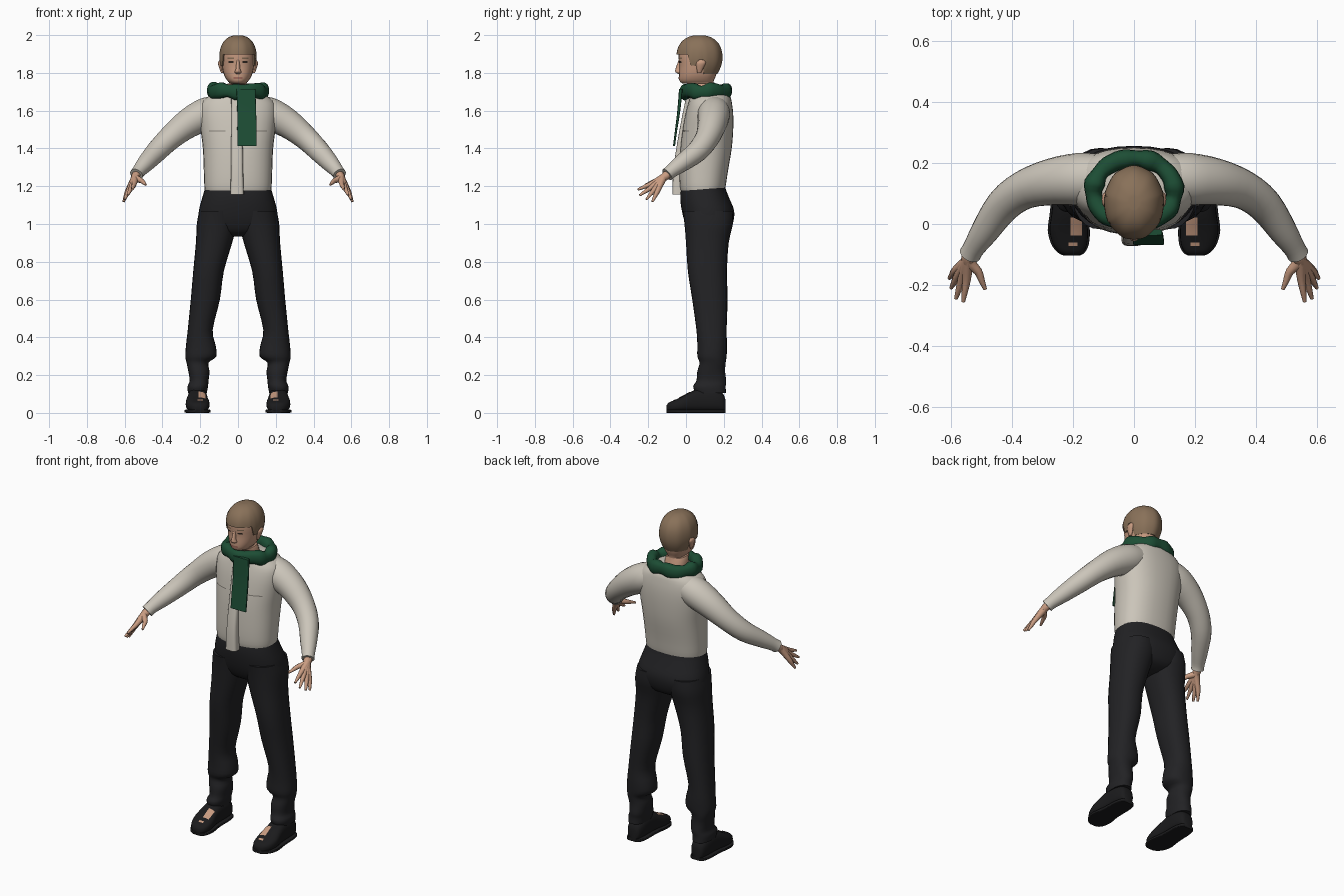
import bpy, bmesh, math
from mathutils import Vector
from mathutils.bvhtree import BVHTree

old = bpy.data.objects.get("Cube")
if old:
    bpy.data.objects.remove(old)


def material(name, rgb):
    m = bpy.data.materials.new(name)
    m.use_nodes = True
    m.diffuse_color = (*rgb, 1)
    bsdf = m.node_tree.nodes["Principled BSDF"]
    bsdf.inputs["Base Color"].default_value = (*rgb, 1)
    bsdf.inputs["Roughness"].default_value = 0.8
    return m


SHIRT = material("cream cloth", (0.6, 0.56, 0.49))
SEAM = material("shirt seam grey", (0.25, 0.23, 0.2))
BLACK = material("black cloth", (0.016, 0.016, 0.018))
LEATHER = material("black leather", (0.011, 0.011, 0.012))
GREEN = material("dark green wool", (0.012, 0.075, 0.035))
SKIN = material("skin", (0.58, 0.33, 0.22))
HAIR = material("brown hair", (0.25, 0.165, 0.1))
LIPS = material("lips", (0.36, 0.15, 0.11))
DARK = material("dark eye", (0.03, 0.02, 0.015))


def finish(name, bm, mat, angle=50):
    bmesh.ops.recalc_face_normals(bm, faces=bm.faces)
    me = bpy.data.meshes.new(name)
    bm.to_mesh(me)
    bm.free()
    me.materials.append(mat)
    ob = bpy.data.objects.new(name, me)
    bpy.context.collection.objects.link(ob)
    bpy.ops.object.select_all(action="DESELECT")
    ob.select_set(True)
    bpy.context.view_layer.objects.active = ob
    bpy.ops.object.shade_smooth_by_angle(angle=math.radians(angle))
    return ob


def skin(name, rings, mat, closed=False, angle=50):
    """Bridge rings of points into one surface."""
    bm = bmesh.new()
    vs = [[bm.verts.new(p) for p in r] for r in rings]
    n = len(vs[0])
    for a, b in zip(vs, vs[1:] + (vs[:1] if closed else [])):
        for i in range(n):
            j = (i + 1) % n
            bm.faces.new((a[i], a[j], b[j], b[i]))
    if not closed:
        bm.faces.new(vs[0])
        bm.faces.new(vs[-1])
    return finish(name, bm, mat, angle)


def smooth(rows, steps=3):
    """Catmull-Rom interpolation of rows of numbers."""
    out = []
    for k in range(len(rows) - 1):
        a, b, c, d = (rows[min(max(k + i, 0), len(rows) - 1)] for i in (-1, 0, 1, 2))
        for s in range(steps):
            t = s / steps
            out.append([q + t * (r - p) / 2 + t * t * (p - 2.5 * q + 2 * r - s_ / 2)
                        + t ** 3 * (1.5 * (q - r) + (s_ - p) / 2)
                        for p, q, r, s_ in zip(a, b, c, d)])
    return out + [list(rows[-1])]


def oval(c, u, v, e=1.0, n=24):
    pts = []
    for i in range(n):
        a = math.tau * i / n
        x, y = math.cos(a), math.sin(a)
        pts.append(c + u * math.copysign(abs(x) ** e, x) + v * math.copysign(abs(y) ** e, y))
    return pts


def stack(name, rows, mat, e=1.0, steps=3, n=24):
    """Rows of z, centre x, half width, front y, back y."""
    rings = [oval(Vector((x, (f + b) / 2, z)), Vector((w, 0, 0)), Vector((0, (b - f) / 2, 0)), e, n)
             for z, x, w, f, b in smooth(rows, steps)]
    return skin(name, rings, mat)


def tube(name, rows, mat, n=12, side=1):
    """Rows of x, y, z, radius."""
    rows = smooth(rows, 3)
    pts = [Vector((r[0] * side, r[1], r[2])) for r in rows]
    rings = []
    for i, p in enumerate(pts):
        t = pts[min(i + 1, len(pts) - 1)] - pts[max(i - 1, 0)]
        u = t.cross(Vector((0, 0, 1))).normalized()
        rings.append(oval(p, u * rows[i][3], t.cross(u).normalized() * rows[i][3], 1, n))
    return skin(name, rings, mat)


def patch(name, target, cx, c2, w, h, mat, down=False, n=6):
    """Thin patch laid on a surface, from the front or from above."""
    tree = BVHTree.FromObject(target, bpy.context.evaluated_depsgraph_get())
    ray = Vector((0, 0, -1)) if down else Vector((0, 1, 0))
    bm = bmesh.new()
    bmesh.ops.create_grid(bm, x_segments=n, y_segments=n, size=0.5)
    for v in bm.verts:
        a, b = cx + v.co.x * w, c2 + v.co.y * h
        start = Vector((a, b, 1)) if down else Vector((a, -1, b))
        hit = tree.ray_cast(start, ray)[0]
        v.co = (hit if hit else start + ray) - ray * 0.003
    return finish(name, bm, mat)


# Head and neck
head = stack("head", [
    (1.64, 0, .07, .03, .17), (1.735, 0, .06, .02, .145), (1.745, 0, .045, -.02, .145),
    (1.76, 0, .058, -.035, .148), (1.79, 0, .074, -.037, .16), (1.84, 0, .085, -.035, .17),
    (1.9, 0, .088, -.04, .175), (1.95, 0, .075, -.025, .165), (1.98, 0, .04, .03, .12)], SKIN, .9)
stack("nose", [(1.795, 0, .01, -.042, -.02), (1.805, 0, .018, -.056, -.02),
               (1.82, 0, .012, -.056, -.02), (1.87, 0, .007, -.038, -.02)], SKIN, n=12)
patch("mouth", head, 0, 1.774, .05, .011, LIPS)
for s in (-1, 1):
    patch("eye", head, s * .036, 1.858, .026, .009, DARK)
    patch("eyebrow", head, s * .038, 1.878, .036, .007, HAIR)
    stack("ear", [(1.8, s * .084, .006, .06, .08), (1.83, s * .09, .011, .055, .095),
                  (1.855, s * .094, .012, .055, .105), (1.87, s * .09, .006, .07, .095)], SKIN, n=12)


# Hair cap: the hairline drops from the forehead to the nape
def hair_point(a, t):
    front = -math.sin(a)
    low = 1.897 if front > .5 else 1.84 if front > .1 else 1.87 if front > -.25 else 1.795
    z = low + (1.999 - low) * math.sin(max(t, 0) * math.pi / 2)
    if z > 1.88:
        s = max(0, 1 - ((z - 1.88) / .12) ** 2.3) ** (1 / 2.3)
    else:
        s = 1 - .22 * ((1.88 - z) / .085) ** 2
    s *= (.84 if t < 0 else 1) + .01 * math.sin(9 * a)
    return Vector((.099 * s * math.cos(a), .07 + .122 * s * math.sin(a), z))


skin("hair", [[hair_point(math.tau * i / 48, t / 14) for i in range(48)]
              for t in range(-1, 15)], HAIR)

# Shirt
shirt = stack("shirt_body", [
    (1.165, 0, .172, -.025, .2), (1.2, 0, .178, -.033, .21), (1.28, 0, .181, -.035, .222),
    (1.4, 0, .186, -.03, .242), (1.5, 0, .198, -.018, .25), (1.58, 0, .205, -.004, .25),
    (1.64, 0, .195, .012, .243), (1.68, 0, .15, .025, .232), (1.705, 0, .1, .035, .2)],
    SHIRT, .85, n=32)
stack("shirt_placket", [(1.155, -.005, .036, -.072, -.01), (1.3, -.005, .032, -.066, 0),
                        (1.5, -.006, .03, -.034, .02), (1.67, -.008, .028, 0, .05)], SHIRT, .5)
for s in (-1, 1):
    patch("pocket_seam", shirt, s * .11, 1.492, .085, .006, SEAM)
    tube("sleeve", [(.12, .15, 1.6, .08), (.18, .147, 1.578, .086), (.27, .138, 1.528, .077),
                    (.36, .112, 1.455, .064), (.43, .06, 1.385, .057), (.49, -.025, 1.32, .046),
                    (.525, -.078, 1.28, .036), (.538, -.1, 1.262, .036)], SHIRT, 20, s)

# Hands: each finger runs from the wrist through its knuckle
FINGERS = {
    "index": ((.549, -.182, 1.213), (.56, -.255, 1.182)),
    "middle": ((.564, -.18, 1.196), (.584, -.245, 1.152)),
    "ring": ((.577, -.168, 1.182), (.6, -.21, 1.13)),
    "little": ((.585, -.152, 1.172), (.606, -.178, 1.118)),
    "thumb": ((.512, -.155, 1.23), (.488, -.214, 1.208)),
}
for s in (-1, 1):
    for name, (knuckle, tip) in FINGERS.items():
        mid = [(a + b) / 2 for a, b in zip(knuckle, tip)]
        tube(name + "_finger", [(.534, -.088, 1.268, .022), (.545, -.12, 1.245, .021),
                                (*knuckle, .014), (*mid, .0105), (*tip, .006)], SKIN, 8, s)

# Trousers
stack("trouser_seat", [
    (1.205, 0, .17, -.018, .205), (1.18, 0, .177, -.028, .212), (1.13, 0, .192, -.03, .232),
    (1.07, 0, .207, -.022, .255), (1.01, 0, .205, -.006, .25), (.96, 0, .14, .02, .225),
    (.935, 0, .06, .06, .17)], BLACK, .85, n=32)
for s in (-1, 1):
    legs = [(1.07, .105, .1, -.018, .248), (1, .112, .106, -.008, .248), (.9, .127, .096, 0, .226),
            (.75, .156, .081, .01, .217), (.6, .173, .077, .033, .22), (.44, .2, .066, .055, .215),
            (.36, .197, .078, .06, .217), (.3, .197, .082, .06, .215), (.265, .214, .058, .072, .21),
            (.22, .207, .056, .06, .207), (.17, .206, .05, .055, .213), (.14, .213, .054, .038, .21),
            (.105, .215, .05, .05, .212)]
    stack("trouser_leg", [(z, s * x, w, f, b) for z, x, w, f, b in legs], BLACK, .88)

# Shoes: rows of y, centre x, half width, height
SHOE = [(.208, .213, .025, .07), (.195, .213, .04, .1), (.15, .213, .05, .125), (.08, .214, .052, .128),
        (.03, .215, .056, .112), (-.02, .214, .063, .085), (-.065, .21, .056, .064),
        (-.092, .206, .04, .052), (-.104, .204, .02, .036)]
for s in (-1, 1):
    rows = smooth(SHOE)
    shoe = skin("shoe", [oval(Vector((s * x, y, h / 2 + .004)), Vector((w, 0, 0)),
                              Vector((0, 0, h / 2 - .002)), .75) for y, x, w, h in rows], LEATHER)
    skin("sole", [oval(Vector((s * x, y, .009)), Vector((w + .006, 0, 0)),
                       Vector((0, 0, .009)), .3) for y, x, w, h in rows], LEATHER)
    patch("bare_instep", shoe, s * .19, -.008, .038, .06, SKIN, True)
    patch("bare_toe", shoe, s * .2, -.066, .03, .012, SKIN, True)

# Scarf: lumpy loop and hanging end
loop = []
for i in range(48):
    a = math.tau * i / 48
    out = Vector((math.cos(a), math.sin(a), 0))
    r = 1 + .1 * math.sin(7 * a) + .06 * math.sin(11 * a + 1)
    c = Vector((.133 * out.x, .108 + .108 * out.y, 1.703 + .005 * math.sin(5 * a)))
    loop.append(oval(c, out * .03 * r, Vector((0, 0, .039 * r)), .85, 14))
skin("scarf_loop", loop, GREEN, closed=True)
stack("scarf_end", [(1.715, .042, .05, -.037, -.018), (1.6, .046, .05, -.046, -.03),
                    (1.5, .047, .051, -.058, -.046), (1.413, .048, .051, -.069, -.058)], GREEN, .3)
